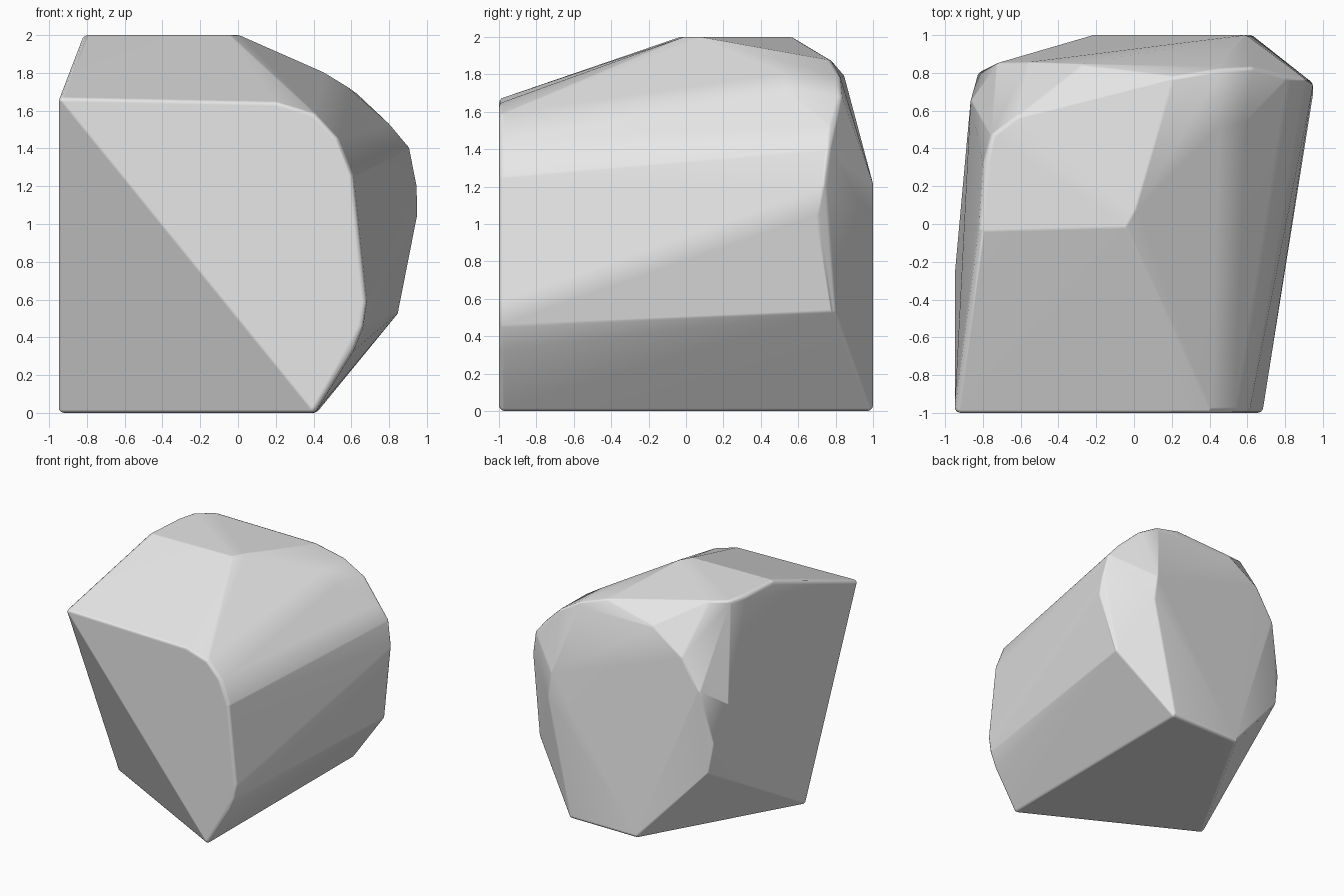
import bpy, bmesh
from mathutils import Vector

if "Cube" in bpy.data.objects:
    bpy.data.objects.remove(bpy.data.objects["Cube"], do_unlink=True)

ROUND = 0.03
LOW, HIGH = Vector((-0.95, -1, 0)), Vector((0.95, 1, 2))
CENTRE = Vector((0, 0, 1))

# Front face outline, (x, z) at y = -1
front = [(-.95, 1.66), (.2, 1.64), (.4, 1.58), (.52, 1.45), (.6, 1.25),
         (.67, .58), (.65, .45), (.6, .33), (.4, 0)]
# Flat top outline, (x, y) at z = 2
top = [(-.815, -.03), (-.05, -.01), (0, .08), (-.79, .32), (-.75, .47), (-.62, .57)]
# Back face outline, (x, z) at y = 1
back = [(-.22, 0), (.41, 0), (.63, 1), (.6, 1.22)]
# Rounded shoulders
shoulders = [
    (-.95, -.28, 0), (-.78, .82, .64), (-.82, .8, .9), (-.86, .66, 1.2), (-.72, .85, 1.35),
    (-.56, .85, 1.61), (-.28, .84, 1.8), (.2, .78, 1.87), (.45, .82, 1.79), (.63, .83, 1.68),
    (.45, .53, 1.8), (.58, .55, 1.72), (.8, .78, 1.52), (.9, .77, 1.4), (.94, .75, 1.2),
    (.95, .72, 1.05), (.84, .8, .53)]

corners = [(x, -1, z) for x, z in front] + [(x, y, 2) for x, y in top]
corners += [(x, 1, z) for x, z in back] + shoulders

# Stretch a skin over a small ball at every corner
bm = bmesh.new()
for corner in corners:
    p = Vector(corner)
    p -= ROUND * (p - CENTRE).normalized()
    p = Vector([min(max(p[i], LOW[i] + ROUND), HIGH[i] - ROUND) for i in range(3)])
    ball = bmesh.ops.create_icosphere(bm, subdivisions=2, radius=ROUND)
    bmesh.ops.translate(bm, verts=ball["verts"], vec=p)
points = [v.co.copy() for v in bm.verts]
bm.free()

bm = bmesh.new()
for p in points:
    bm.verts.new(p)
bmesh.ops.convex_hull(bm, input=bm.verts[:])
bmesh.ops.delete(bm, geom=[v for v in bm.verts if not v.link_faces], context="VERTS")
bmesh.ops.recalc_face_normals(bm, faces=bm.faces[:])

mesh = bpy.data.meshes.new("boulder")
bm.to_mesh(mesh)
bm.free()
boulder = bpy.data.objects.new("boulder", mesh)
bpy.context.collection.objects.link(boulder)

# Stone colour
stone = bpy.data.materials.new("stone grey")
stone.use_nodes = True
grey = (0.8, 0.8, 0.8, 1)
stone.diffuse_color = grey
stone.node_tree.nodes["Principled BSDF"].inputs["Base Color"].default_value = grey
mesh.materials.append(stone)

# Soft edges, clean broad faces
mesh.shade_smooth()
weighted = boulder.modifiers.new("even_shading", "WEIGHTED_NORMAL")
weighted.weight = 80
